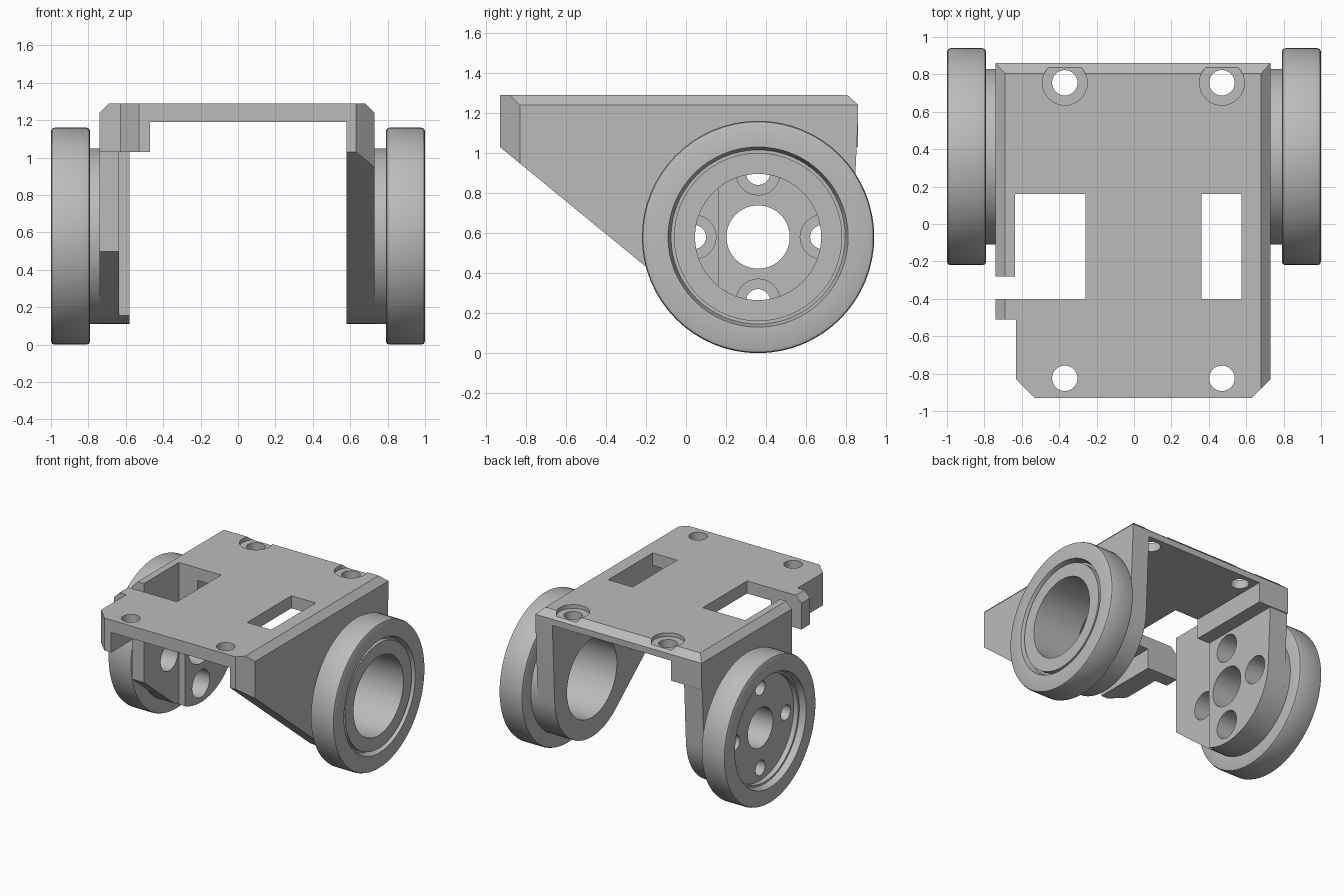
import bpy, bmesh, math
from mathutils import Vector

if "Cube" in bpy.data.objects:
    bpy.data.objects.remove(bpy.data.objects["Cube"])

CY, CZ = 0.36, 0.58          # wheel axis
SEG = 64
grey = bpy.data.materials.new("plain grey")
grey.diffuse_color = (0.5, 0.5, 0.5, 1)
grey.use_nodes = True
grey.node_tree.nodes["Principled BSDF"].inputs["Base Color"].default_value = grey.diffuse_color


def finish(name, bm):
    bmesh.ops.recalc_face_normals(bm, faces=bm.faces)
    me = bpy.data.meshes.new(name)
    bm.to_mesh(me)
    bm.free()
    me.materials.append(grey)
    ob = bpy.data.objects.new(name, me)
    bpy.context.collection.objects.link(ob)
    return ob


def prism(name, pts, vec):
    """Extrude a flat 3D outline along vec."""
    bm = bmesh.new()
    f = bm.faces.new([bm.verts.new(p) for p in pts])
    r = bmesh.ops.extrude_face_region(bm, geom=[f])
    bmesh.ops.translate(bm, vec=Vector(vec),
                        verts=[v for v in r["geom"] if isinstance(v, bmesh.types.BMVert)])
    return finish(name, bm)


def box(name, x0, x1, y0, y1, z0, z1):
    return prism(name, [(x0, y0, z0), (x1, y0, z0), (x1, y1, z0), (x0, y1, z0)], (0, 0, z1 - z0))


def rod_x(name, r, x0, x1, y=CY, z=CZ, n=SEG):
    a = [2 * math.pi * i / n for i in range(n)]
    return prism(name, [(x0, y + r * math.cos(t), z + r * math.sin(t)) for t in a], (x1 - x0, 0, 0))


def rod_z(name, r, x, y, z0, z1, n=32):
    a = [2 * math.pi * i / n for i in range(n)]
    return prism(name, [(x + r * math.cos(t), y + r * math.sin(t), z0) for t in a], (0, 0, z1 - z0))


def lathe(name, prof):
    """Closed (radius, x) profile turned about the wheel axis."""
    bm = bmesh.new()
    rings = []
    for i in range(SEG):
        t = 2 * math.pi * i / SEG
        rings.append([bm.verts.new((x, CY + r * math.cos(t), CZ + r * math.sin(t))) for r, x in prof])
    n = len(prof)
    for i in range(SEG):
        a, b = rings[i], rings[(i + 1) % SEG]
        for j in range(n):
            k = (j + 1) % n
            bm.faces.new((a[j], a[k], b[k], b[j]))
    return finish(name, bm)


def combine(ob, other, op, keep=False):
    m = ob.modifiers.new("bool", 'BOOLEAN')
    m.operation, m.solver, m.object = op, 'EXACT', other
    bpy.context.view_layer.objects.active = ob
    bpy.ops.object.modifier_apply(modifier=m.name)
    if not keep:
        bpy.data.objects.remove(other, do_unlink=True)


# side wall outline: flat top, sloped front tangent to the hub circle
def wall(name, x0, x1):
    pts = [(-0.93, 1.03), (-0.93, 1.29), (0.86, 1.29), (0.86, 1.19)]
    for i in range(25):
        t = math.radians(-2.7 - 126.8 * i / 24)
        pts.append((CY + 0.47 * math.cos(t), CZ + 0.47 * math.sin(t)))
    return prism(name, [(x0, y, z) for y, z in pts], (x1 - x0, 0, 0))


# bracket: plate, two walls and the left reinforcing strip
bracket = box("bracket", -0.74, 0.73, -0.93, 0.86, 1.19, 1.29)
combine(bracket, wall("right_wall", 0.58, 0.73), 'UNION')
combine(bracket, wall("left_wall", -0.74, -0.58), 'UNION')
combine(bracket, box("strip", -0.74, -0.47, -0.93, 0.86, 1.03, 1.29), 'UNION')

cuts = [
    box("left_window", -0.635, -0.26, -0.40, 0.16, -0.1, 1.5),
    box("right_window", 0.36, 0.575, -0.40, 0.16, 1.1, 1.5),
    box("left_gap", -0.9, -0.63, -0.40, -0.28, -0.1, 1.5),
    box("left_front_gap", -0.9, -0.63, -1.1, -0.51, -0.1, 1.5),
    box("left_lower_front", -0.9, -0.4, -1.1, -0.28, -0.1, 1.03),
    # top edge chamfers
    prism("chamfer_l", [(-0.69, -1.1, 1.29), (-0.74, -1.1, 1.24), (-0.84, -1.1, 1.24),
                        (-0.84, -1.1, 1.39), (-0.69, -1.1, 1.39)], (0, 2.2, 0)),
    prism("chamfer_r", [(0.68, -1.1, 1.29), (0.73, -1.1, 1.24), (0.83, -1.1, 1.24),
                        (0.83, -1.1, 1.39), (0.68, -1.1, 1.39)], (0, 2.2, 0)),
    prism("chamfer_b", [(-1, 0.805, 1.29), (-1, 0.86, 1.24), (-1, 0.96, 1.24),
                        (-1, 0.96, 1.39), (-1, 0.805, 1.39)], (2, 0, 0)),
    # cut front corners
    prism("corner_l", [(-0.63, -0.83, 0), (-0.53, -0.93, 0), (-0.53, -1.1, 0),
                       (-0.8, -1.1, 0), (-0.8, -0.83, 0)], (0, 0, 1.5)),
    prism("corner_r", [(0.73, -0.83, 0), (0.63, -0.93, 0), (0.63, -1.1, 0),
                       (0.9, -1.1, 0), (0.9, -0.83, 0)], (0, 0, 1.5)),
    rod_x("right_bore", 0.315, 0.5, 0.9),
    rod_x("left_bore", 0.158, -0.9, -0.5),
]
# plate screw holes, the back pair counterbored
for x in (-0.37, 0.47):
    cuts += [rod_z("hole", 0.068, x, -0.825, 1.1, 1.4),
             rod_z("hole", 0.068, x, 0.755, 1.1, 1.4),
             rod_z("counterbore", 0.12, x, 0.755, 1.26, 1.4)]
for c in cuts:
    combine(bracket, c, 'DIFFERENCE')

# wheels: rounded outer ring, groove, hub
def rim(s):
    return [(0.47, s * 0.79), (0.56, s * 0.79), (0.575, s * 0.796), (0.58, s * 0.81),
            (0.58, s * 0.98), (0.575, s * 0.994), (0.56, s), (0.45, s), (0.435, s * 0.95)]

right_wheel = lathe("right_wheel", [(0.315, 0.73), (0.47, 0.73)] + rim(1)
                    + [(0.42, 0.95), (0.42, 0.99), (0.315, 0.99)])
left_wheel = lathe("left_wheel", [(0.158, -0.74), (0.47, -0.74)] + rim(-1)
                   + [(0.42, -0.95), (0.42, -0.91), (0.158, -0.91)])

# four bolt holes through the left wheel, wider on the inner side
for i in range(4):
    t = math.pi / 2 * i
    y, z = CY + 0.32 * math.cos(t), CZ + 0.32 * math.sin(t)
    for r, x0 in ((0.11, -0.83), (0.06, -0.96)):
        c = rod_x("bolt_hole", r, x0, -0.5, y, z, 32)
        combine(bracket, c, 'DIFFERENCE', keep=True)
        combine(left_wheel, c, 'DIFFERENCE')

for ob in (bracket, right_wheel, left_wheel):
    bpy.ops.object.select_all(action='DESELECT')
    ob.select_set(True)
    bpy.context.view_layer.objects.active = ob
    bpy.ops.object.shade_smooth_by_angle(angle=math.radians(25))
